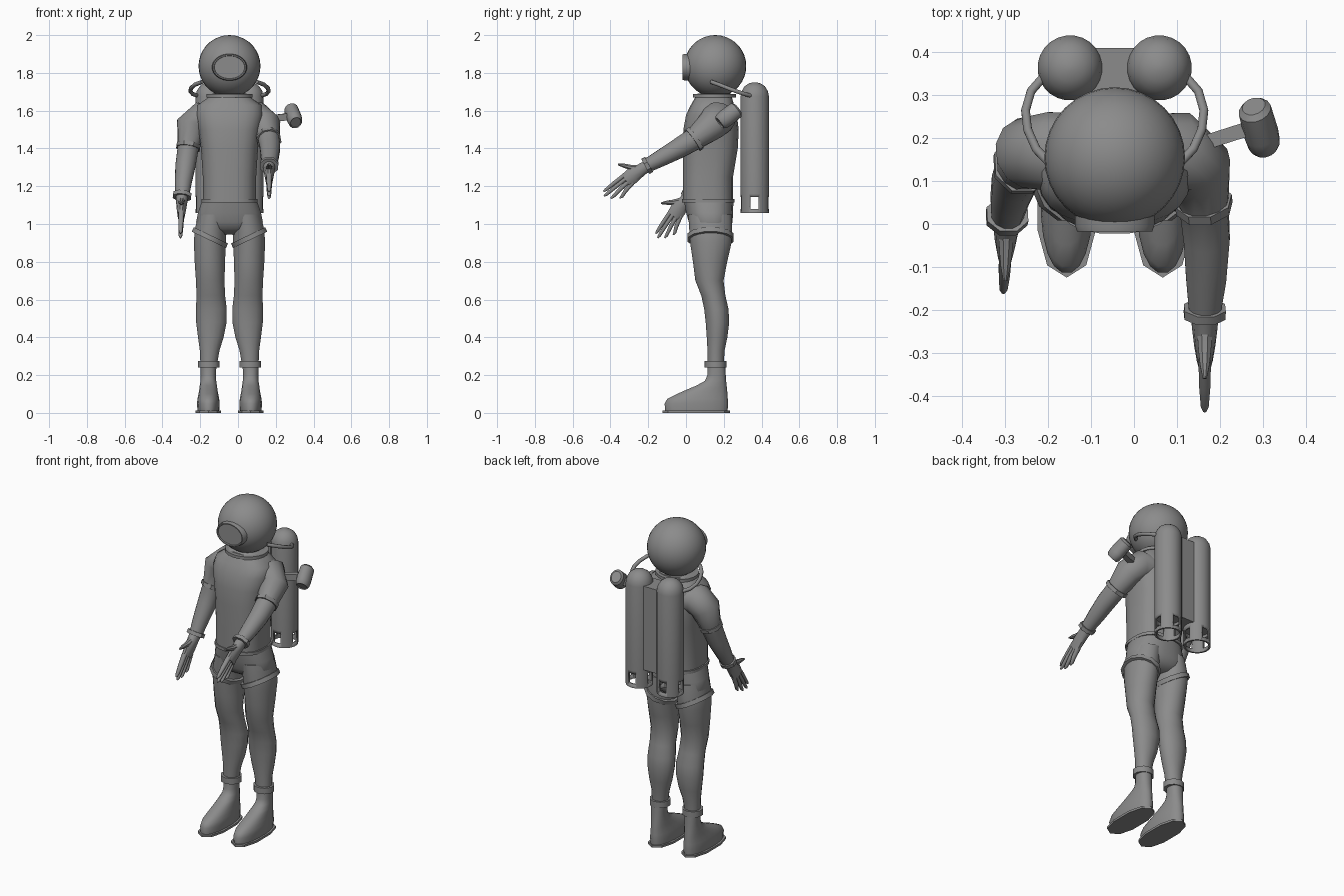
import bpy, bmesh
from math import cos, sin, pi, copysign
from mathutils import Vector

C = -0.045  # x of the body's plane of symmetry
grey = bpy.data.materials.new("dark_grey")
grey.diffuse_color = (0.26, 0.26, 0.26, 1)


def finish(name, bm, angle=0.7):
    bmesh.ops.recalc_face_normals(bm, faces=bm.faces)
    me = bpy.data.meshes.new(name)
    bm.to_mesh(me)
    bm.free()
    me.materials.append(grey)
    ob = bpy.data.objects.new(name, me)
    bpy.context.collection.objects.link(ob)
    bpy.ops.object.select_all(action='DESELECT')
    ob.select_set(True)
    bpy.context.view_layer.objects.active = ob
    bpy.ops.object.shade_smooth_by_angle(angle=angle)
    return ob


def loft(name, pts, sides=12, ref=(1, 0, 0), axis=None, power=2, angle=0.7):
    """Skin of (x, y, z, ra, rb) sections; ra lies along ref."""
    bm = bmesh.new()
    P = [Vector(p[:3]) for p in pts]
    rings = []
    for i, p in enumerate(pts):
        t = Vector(axis) if axis else P[min(i + 1, len(P) - 1)] - P[max(i - 1, 0)]
        t.normalize()
        u = Vector(ref)
        u = (u - t * u.dot(t)).normalized()
        v = t.cross(u)
        ring = []
        for k in range(sides):
            a = 2 * pi * (k + 0.5) / sides
            ca = copysign(abs(cos(a)) ** (2 / power), cos(a))
            sa = copysign(abs(sin(a)) ** (2 / power), sin(a))
            ring.append(bm.verts.new(P[i] + u * ca * p[3] + v * sa * p[4]))
        rings.append(ring)
    for a, b in zip(rings, rings[1:]):
        for k in range(sides):
            j = (k + 1) % sides
            bm.faces.new((a[k], a[j], b[j], b[k]))
    bm.faces.new(rings[0])
    bm.faces.new(rings[-1])
    return finish(name, bm, angle)


def stack(name, rows, sides=16, power=2, angle=0.7):
    """Horizontal sections: (z, centre x, half width, y front, y back)."""
    pts = [(x, (a + b) / 2, z, w, (b - a) / 2) for z, x, w, a, b in rows]
    return loft(name, pts, sides, axis=(0, 0, 1), power=power, angle=angle)


def band(name, c, axis, ra, rb, h, ref=(1, 0, 0), sides=10):
    c, d = Vector(c), Vector(axis).normalized() * h / 2
    return loft(name, [(*(c - d), ra, rb), (*(c + d), ra, rb)], sides, ref, angle=0.8)


def box(name, lo, hi):
    bm = bmesh.new()
    bmesh.ops.create_cube(bm, size=1)
    for v in bm.verts:
        v.co = [(l + h) / 2 + q * (h - l) for l, h, q in zip(lo, hi, v.co)]
    return finish(name, bm, 0.3)


# helmet with oval window
bm = bmesh.new()
bmesh.ops.create_uvsphere(bm, u_segments=32, v_segments=18, radius=0.164)
bmesh.ops.translate(bm, verts=bm.verts, vec=(C, 0.155, 1.836))
finish("helmet", bm)
loft("helmet_window", [(C, 0.07, 1.83, 0.094, 0.073), (C, -0.005, 1.83, 0.093, 0.071),
                       (C, -0.018, 1.83, 0.088, 0.068),
                       (C, -0.018, 1.83, 0.082, 0.062), (C, -0.011, 1.83, 0.08, 0.06)],
     24, axis=(0, -1, 0))
band("neck_ring", (C, 0.15, 1.678), (0, 0, 1), 0.124, 0.115, 0.018, sides=20)

# torso, belt and shorts
stack("torso", [(1.12, C, 0.142, -0.018, 0.25), (1.25, C, 0.142, -0.018, 0.25),
                (1.4, C, 0.152, -0.018, 0.275), (1.5, C, 0.165, -0.015, 0.28),
                (1.58, C, 0.18, 0.0, 0.27), (1.63, C, 0.17, 0.025, 0.255),
                (1.665, C, 0.12, 0.045, 0.245), (1.69, C, 0.09, 0.06, 0.24)], 24, 2.7, 0.9)
stack("belt", [(1.115, C, 0.15, -0.023, 0.258), (1.133, C, 0.15, -0.023, 0.258)], 24, 2.7)
stack("shorts", [(1.125, C, 0.146, -0.012, 0.252), (1.06, C, 0.168, 0.0, 0.25),
                 (1.01, C, 0.178, 0.014, 0.247), (0.975, C, 0.165, 0.03, 0.235),
                 (0.945, C, 0.06, 0.08, 0.2)], 24, 2.4, 1.2)

# legs, cuffs, boots (mirrored)
for s, side in ((-1, "right"), (1, "left")):
    L = lambda o: C + s * o
    stack(side + "_leg", [(1.05, L(.085), .08, .01, .245), (.97, L(.1), .086, .015, .247),
                          (.9, L(.104), .086, .02, .243), (.8, L(.104), .082, .035, .22),
                          (.7, L(.102), .077, .048, .2), (.62, L(.099), .077, .08, .21),
                          (.55, L(.096), .083, .095, .226), (.48, L(.096), .082, .103, .23),
                          (.4, L(.099), .069, .109, .22), (.33, L(.105), .053, .113, .205),
                          (.24, L(.111), .043, .115, .2)], 16)
    band(side + "_shorts_cuff", (L(.104), .13, .928), (-s * .48, 0, 1), .104, .126, .026, sides=12)
    band(side + "_ankle_cuff", (L(.11), .157, .257), (0, 0, 1), .06, .058, .036)
    X = L(.112)
    stack(side + "_boot", [(.01, X, .058, -.113, .222), (.05, X, .061, -.115, .225),
                           (.075, X, .058, -.1, .223), (.1, X, .053, -.05, .221),
                           (.122, X, .049, .0, .219), (.145, X, .046, .055, .216),
                           (.17, X, .042, .1, .213), (.2, X, .041, .113, .211),
                           (.25, X, .043, .115, .208)], 20, 2.2, 1.1)
    stack(side + "_sole", [(0, X, .071, -.125, .232), (.013, X, .071, -.125, .232)], 10, 2.4, 0.4)


# hands: palm, four fingers and thumb in a (finger, thumb) direction frame
def hand(side, wrist, d, thumb):
    w, d, t = Vector(wrist), Vector(d).normalized(), Vector(thumb)
    t = (t - d * t.dot(d)).normalized()
    at = lambda a, b: tuple(w + d * a + t * b)
    loft(side + "_palm", [(*at(-.03, 0), .032, .034), (*at(.03, .002), .035, .03),
                          (*at(.08, .003), .045, .025), (*at(.125, 0), .042, .019)], 10, t, d)
    ends = ((.03, .255, .022), (.011, .267, .0), (-.009, .245, -.03), (-.028, .205, -.056))
    for i, (b, a2, b2) in enumerate(ends):
        loft(f"{side}_finger_{i + 1}", [(*at(.1, b), .0125, .016),
             (*at((.11 + a2) / 2, (b + b2) / 2), .0115, .014),
             (*at(a2 - .015, b2), .009, .01), (*at(a2, b2), .004, .004)], 8, t, angle=1)
    loft(side + "_thumb", [(*at(.025, .01), .02, .02), (*at(.065, .045), .015, .016),
                           (*at(.088, .072), .012, .012), (*at(.11, .096), .005, .005)], 8, d)


# arms, elbow and wrist cuffs
Y = (0, 1, 0)
arms = {
    "right": [(-.11, .16, 1.555, .1, .085), (-.2, .17, 1.56, .094, .088),
              (-.246, .165, 1.52, .085, .084), (-.263, .137, 1.41, .062, .058),
              (-.278, .1, 1.31, .055, .055), (-.29, .055, 1.22, .046, .046),
              (-.296, .018, 1.15, .038, .038)],
    "left": [(.02, .16, 1.555, .1, .085), (.108, .17, 1.56, .094, .088),
             (.148, .135, 1.522, .082, .08), (.163, .045, 1.45, .06, .058),
             (.17, -.04, 1.4, .055, .055), (.168, -.13, 1.35, .046, .048),
             (.165, -.205, 1.31, .038, .038)]}
for side, pts in arms.items():
    loft(side + "_arm", pts, 12, Y, angle=1)
    e, f, w = (Vector(pts[i][:3]) for i in (3, 4, 6))
    band(side + "_elbow_cuff", e, Vector(pts[4][:3]) - Vector(pts[2][:3]), .071, .068, .022, Y, 8)
    band(side + "_wrist_cuff", w, w - f, .048, .052, .022, Y, 8)
hand("right", (-.297, .01, 1.14), (-.03, -.6, -.8), (0, -.8, .6))
hand("left", (.165, -.215, 1.3), (0, -.82, -.57), (0, -.57, .82))

# air tanks with windowed open skirts
cuts = [box("window_cutter_x", (-.4, .341, 1.08), (.4, .385, 1.142))]
cuts += [box("window_cutter_y", (C + o - .022, .2, 1.08), (C + o + .022, .6, 1.142))
         for o in (-.104, .104)]
for s, side in ((-1, "right"), (1, "left")):
    prof = [(1.16, .066), (1.057, .066), (1.057, .076), (1.16, .076), (1.675, .076),
            (1.704, .07), (1.729, .054), (1.744, .032), (1.75, .008)]
    tank = loft(side + "_air_tank", [(C + s * .104, .364, z, r, r) for z, r in prof],
                24, axis=(0, 0, 1))
    for c in cuts:
        m = tank.modifiers.new("windows", 'BOOLEAN')
        m.object, m.operation, m.solver = c, 'DIFFERENCE', 'EXACT'
        bpy.ops.object.modifier_apply(modifier=m.name)
    # hose from tank to helmet
    hose = [(.16, .35, 1.677), (.195, .31, 1.688), (.208, .265, 1.703), (.203, .22, 1.72),
            (.183, .175, 1.738), (.145, .135, 1.752)]
    loft(side + "_hose", [(C + s * o, y, z, .011, .011) for o, y, z in hose], 8, (0, 0, 1), angle=1)
for c in cuts:
    bpy.data.objects.remove(c)
box("tank_bridge", (C - .06, .29, 1.17), (C + .06, .41, 1.68))

# shoulder lamp on a short bracket
loft("lamp_bracket", [(.15, .185, 1.555, .026, .024), (.285, .228, 1.57, .026, .024)],
     4, (0, 0, 1), angle=0.4)
ax = Vector((.22, -.78, -.6)).normalized()
loft("shoulder_lamp", [(*(Vector((.293, .225, 1.572)) + ax * a), r * .92, r * 1.08) for a, r in
                       ((-.064, .03), (-.052, .042), (.02, .044), (.05, .041), (.062, .033),
                        (.056, .03))], 14, (1, 0, 0), tuple(ax))
